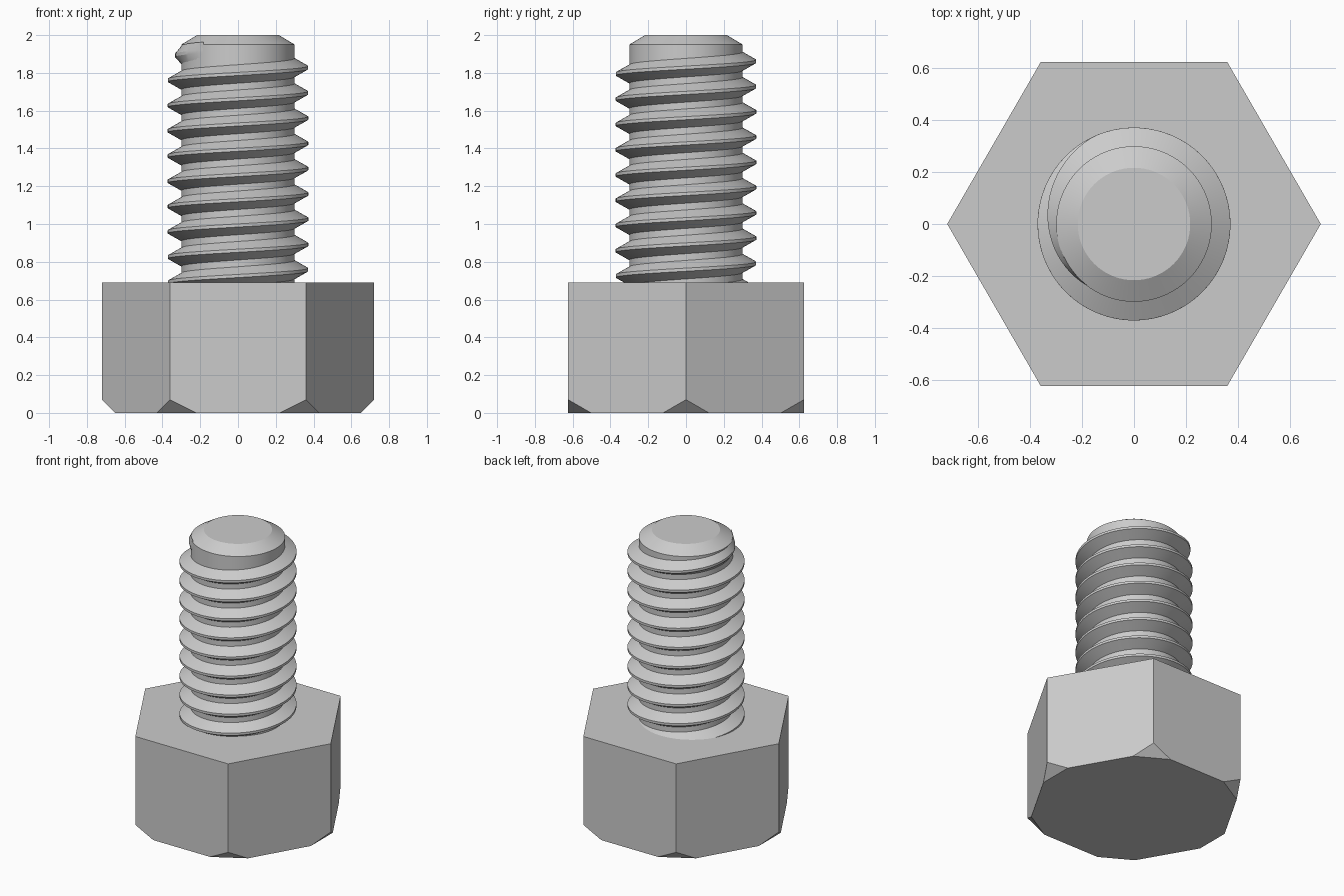
import bpy, bmesh
from math import sin, cos, pi, radians
from mathutils import Vector

if "Cube" in bpy.data.objects:
    bpy.data.objects.remove(bpy.data.objects["Cube"])

HEAD_R, HEAD_H, CORNER_CUT = 0.7205, 0.69, 0.07
CORE_R, CREST_R, TIP_R = 0.3, 0.372, 0.217
PITCH = 0.1337
STEPS = 72                      # segments per turn

steel = bpy.data.materials.new("steel_grey")
steel.use_nodes = True
GREY = (0.6, 0.6, 0.6, 1)
steel.diffuse_color = GREY
steel.node_tree.nodes["Principled BSDF"].inputs["Base Color"].default_value = GREY


def finish(bm, name, smooth=False):
    bmesh.ops.recalc_face_normals(bm, faces=bm.faces)
    mesh = bpy.data.meshes.new(name)
    bm.to_mesh(mesh)
    bm.free()
    mesh.materials.append(steel)
    obj = bpy.data.objects.new(name, mesh)
    bpy.context.collection.objects.link(obj)
    if smooth:
        bpy.ops.object.select_all(action="DESELECT")
        obj.select_set(True)
        bpy.context.view_layer.objects.active = obj
        bpy.ops.object.shade_smooth_by_angle(angle=radians(20))
    return obj


def ring(bm, radius, z, count):
    return [bm.verts.new((radius * cos(2 * pi * i / count),
                          radius * sin(2 * pi * i / count), z)) for i in range(count)]


def bridge(bm, a, b):
    for i in range(len(a)):
        j = (i + 1) % len(a)
        bm.faces.new((a[i], a[j], b[j], b[i]))


def lathe(bm, profile, count):
    rings = [ring(bm, r, z, count) for r, z in profile]
    for a, b in zip(rings, rings[1:]):
        bridge(bm, a, b)
    bm.faces.new(rings[0][::-1])
    bm.faces.new(rings[-1])


# Hexagonal head, its six lower corners cut off at 45 degrees
bm = bmesh.new()
lathe(bm, [(HEAD_R, 0), (HEAD_R, HEAD_H)], 6)
for i in range(6):
    out = Vector((cos(i * pi / 3), sin(i * pi / 3), 0))
    cut = bmesh.ops.bisect_plane(
        bm, geom=bm.verts[:] + bm.edges[:] + bm.faces[:],
        plane_co=out * HEAD_R + Vector((0, 0, CORNER_CUT)),
        plane_no=out - Vector((0, 0, 1)), clear_outer=True)
    edges = [e for e in cut["geom_cut"] if isinstance(e, bmesh.types.BMEdge)]
    bmesh.ops.holes_fill(bm, edges=edges)
finish(bm, "hex_head")

# Shaft core with a chamfered tip
bm = bmesh.new()
lathe(bm, [(CORE_R, HEAD_H - 0.1), (CORE_R, 1.95), (TIP_R, 2)], STEPS)
finish(bm, "shaft_core", smooth=True)

# Right-handed thread ridge: a trapezoid swept up a helix, running out at the top
bm = bmesh.new()
start, fade, end = radians(-180 - 360 * 8.7), radians(115), radians(232)
count = int((end - start) / (2 * pi) * STEPS)
half_base, half_crest = PITCH * 0.375, PITCH / 16
previous = None
for i in range(count + 1):
    angle = start + (end - start) * i / count
    z = 1.761 + PITCH * (angle + pi) / (2 * pi)
    left = min(1, (end - angle) / (end - fade))
    crest = CORE_R + (CREST_R - CORE_R) * left
    section = [bm.verts.new((r * cos(angle), r * sin(angle), z + dz)) for r, dz in (
        (CORE_R - 0.002, -half_base), (crest, -half_crest),
        (crest, half_crest), (CORE_R - 0.002, half_base))]
    if previous:
        bridge(bm, previous, section)
    else:
        bm.faces.new(section)
    previous = section
bm.faces.new(previous[::-1])
finish(bm, "screw_thread", smooth=True)
